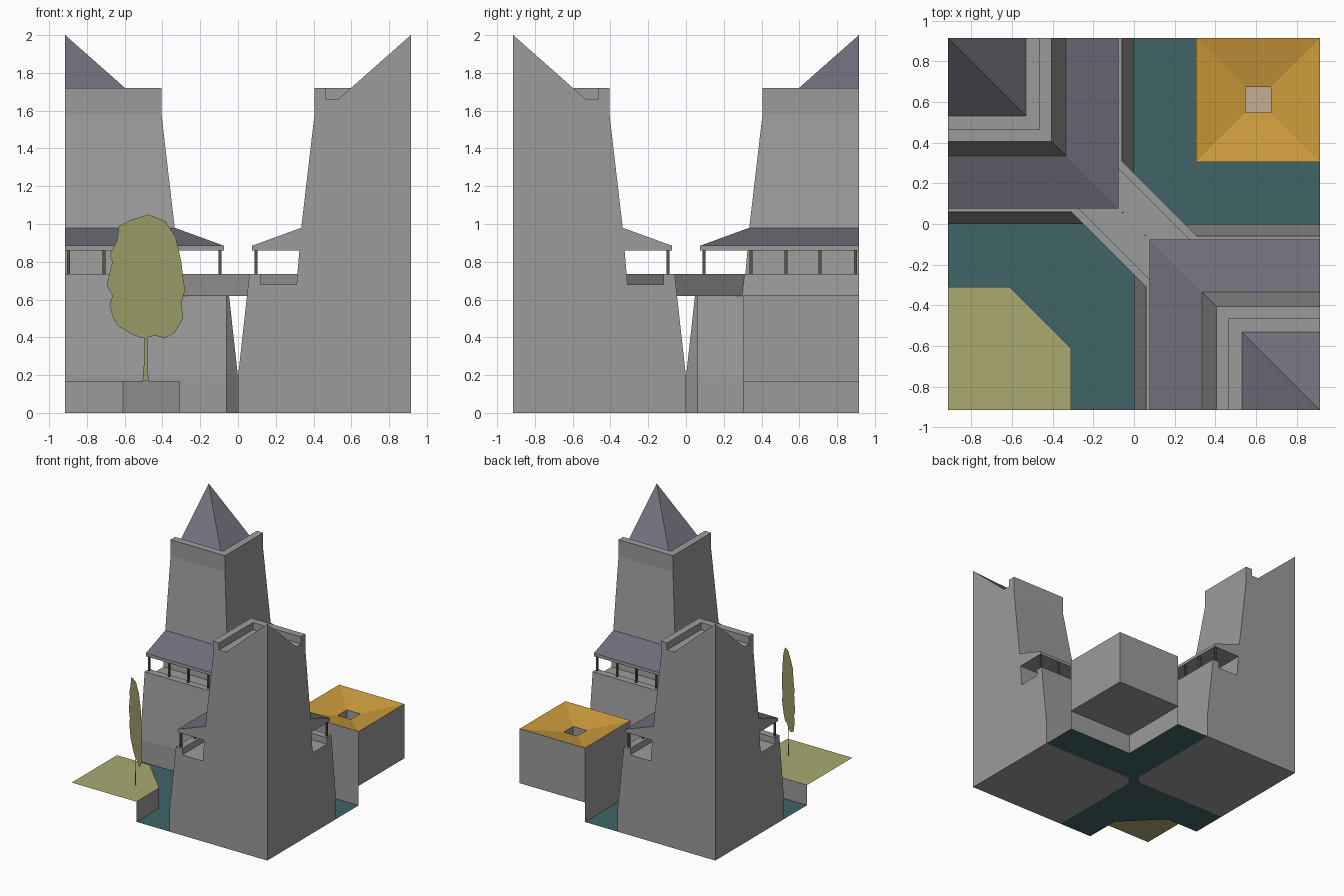
import bpy, bmesh

if "Cube" in bpy.data.objects:
    bpy.data.objects.remove(bpy.data.objects["Cube"])

E = 0.915          # half extent of the square plot


def material(name, rgb):
    m = bpy.data.materials.new(name)
    m.diffuse_color = (*rgb, 1)
    m.use_nodes = True
    m.node_tree.nodes["Principled BSDF"].inputs["Base Color"].default_value = m.diffuse_color
    return m


GREY = material("stone", (0.33, 0.33, 0.33))
SLATE = material("slate", (0.16, 0.16, 0.20))
TEAL = material("water", (0.05, 0.13, 0.135))
OLIVE = material("grass", (0.40, 0.40, 0.17))
ORANGE = material("tile", (0.61, 0.33, 0.045))
TAN = material("paving", (0.55, 0.42, 0.28))
WOOD = material("wood", (0.11, 0.09, 0.06))


def make(name, verts, faces, mats=(GREY,), idx=None, recalc=True):
    me = bpy.data.meshes.new(name)
    me.from_pydata(verts, [], faces)
    for m in mats:
        me.materials.append(m)
    if idx:
        for p, i in zip(me.polygons, idx):
            p.material_index = i
    bm = bmesh.new()
    bm.from_mesh(me)
    bmesh.ops.remove_doubles(bm, verts=bm.verts, dist=1e-5)
    if recalc:
        bmesh.ops.recalc_face_normals(bm, faces=bm.faces)
    bm.to_mesh(me)
    bm.free()
    ob = bpy.data.objects.new(name, me)
    bpy.context.collection.objects.link(ob)
    return ob


def prism(name, ring_a, ring_b, mat=GREY, caps=True):
    n = len(ring_a)
    faces = [(i, (i + 1) % n, n + (i + 1) % n, n + i) for i in range(n)]
    if caps:
        faces += [tuple(range(n)), tuple(range(n, 2 * n))]
    return make(name, ring_a + ring_b, faces, (mat,))


def corner_sweep(name, r, profile, to_axis, slate_rows=()):
    """Sweep (offset, z, corner cut) round the tower corner, closing both cut planes."""
    verts, faces, idx = [], [], []
    for d, z, c in profile:
        verts += [(r * x, r * y, z) for x, y in
                  ((E, -d), (d + c, -d), (d, -d - c), (d, -E))]
    n = len(profile)
    for i in range(n - 1 if to_axis else n):
        j = (i + 1) % n
        for k in range(3):
            if k == 1 and profile[i][2] == 0 and profile[j][2] == 0:
                continue
            faces.append((4 * i + k, 4 * i + k + 1, 4 * j + k + 1, 4 * j + k))
            idx.append(1 if i in slate_rows else 0)
    side_a = [4 * i for i in range(n)]
    side_b = [4 * i + 3 for i in range(n)]
    if to_axis:
        a = len(verts)
        verts += [(r * E, -r * E, profile[0][1]), (r * E, -r * E, profile[-1][1])]
        faces += [side_a + [a + 1, a], side_b + [a + 1, a], [0, 1, 2, 3, a]]
        idx += [0, 0, 0]
        if profile[-1][0] < E:
            t = 4 * (n - 1)
            faces.append([t, t + 1, t + 3, a + 1])
            idx.append(0)
    else:
        faces += [side_a, side_b]
        idx += [0, 0]
    # collapse repeated corner points before building
    clean = []
    for f in faces:
        g = []
        for v in f:
            if not any(max(abs(p - q) for p, q in zip(verts[v], verts[w])) < 1e-6 for w in g):
                g.append(v)
        clean.append(g)
    return make(name, verts, clean, (GREY, SLATE), idx)


# Two quarter towers, opposite each other, with gallery and spire
for r, side in ((1, "right"), (-1, "left")):
    corner_sweep(f"tower_body_{side}", r, [
        (0, 0, .06), (0, .19, .06), (.054, .68, .006), (.31, .68, 0), (.335, .98, 0),
        (.405, 1.58, 0), (.405, 1.72, 0), (.465, 1.72, 0), (.465, 1.66, 0),
        (.53, 1.66, 0)], True)
    corner_sweep(f"gallery_roof_{side}", r, [
        (.325, .86, 0), (.075, .86, 0), (.075, .885, 0), (.335, .98, 0)], False, (2,))
    corner_sweep(f"spire_{side}", r, [(.53, 1.66, 0), (E, 2, 0)], True, (0,))

    # Gallery parapets and posts on both faces of each tower
    for face, place in (("a", lambda x, y, z: (r * x, r * y, z)),
                        ("b", lambda x, y, z: (-r * y, -r * x, z))):
        section = [(-.054, .68), (-.06, .735), (-.12, .735), (-.12, .68)]
        prism(f"gallery_parapet_{side}_{face}",
              [place(.195 - y, y, z) for y, z in section],
              [place(E, y, z) for y, z in section])
        for p in (.344, .53, .71, .898):
            q = .0075
            ring = [(p - q, -.095 - q), (p + q, -.095 - q), (p + q, -.095 + q), (p - q, -.095 + q)]
            prism(f"gallery_post_{side}_{face}",
                  [place(x, y, .735) for x, y in ring],
                  [place(x, y, .86) for x, y in ring], WOOD)

# Diagonal bridge: channel section, ends trimmed to the sloping tower walls
section = [(-.25, .62), (0, .62), (.25, .62), (.25, .735), (.195, .735), (.195, .68),
           (0, .68), (-.195, .68), (-.195, .735), (-.25, .735)]


def bridge_end(sign):
    ring = []
    for s, z in section:
        t = sign * (abs(s) + 2 * (.06 - (.735 - z) * .11))
        ring.append(((s + t) / 2, (s - t) / 2, z))
    return ring


prism("bridge", bridge_end(-1), bridge_end(1), caps=False)

# Water in the two open quadrants and between the tower feet
water = [(0, 0), (E, 0), (E, .305), (.305, .305), (.305, E), (0, E),
         (-E, 0), (-E, -.31), (-.61, -.31), (-.31, -.61), (-.31, -E), (0, -E),
         (.06, 0), (0, -.06), (-.06, 0), (0, .06)]
make("water", [(x, y, 0) for x, y in water],
     [(0, 12, 1, 2, 3, 4, 5, 15), (0, 14, 6, 7, 8, 9, 10, 11, 13),
      (0, 13, 12), (0, 15, 14)], (TEAL,))


# Embankment walls along the water
def wall(name, path, top):
    n = len(path)
    make(name, [(x, y, z) for z in (0, top) for x, y in path],
         [(i, i + 1, n + i + 1, n + i) for i in range(n - 1)], recalc=False)


wall("lawn_embankment", [(-.31, -E), (-.31, -.61), (-.61, -.31), (-E, -.31)], .17)
wall("house_embankment", [(.305, E), (.305, .305), (E, .305)], .165)

# Lawn
make("lawn", [(x, y, .17) for x, y in
              ((-E, -E), (-.31, -E), (-.31, -.61), (-.61, -.31), (-E, -.31))],
     [(0, 1, 2, 3, 4)], (OLIVE,), recalc=False)

# Courtyard house: walls, inward sloping roof, shaft and paved floor
verts, faces, idx = [], [], []
rings = [(.305, .165), (.305, .625), (.0625, .57), (.0625, .175)]
for h, z in rings:
    verts += [(.61 + sx * h, .61 + sy * h, z) for sx, sy in ((-1, -1), (1, -1), (1, 1), (-1, 1))]
for i in range(3):
    for k in range(4):
        j = (k + 1) % 4
        faces.append((4 * i + k, 4 * i + j, 4 * i + 4 + j, 4 * i + 4 + k))
        idx.append(1 if i == 1 else 0)
faces += [(3, 2, 1, 0), (12, 13, 14, 15)]
idx += [0, 2]
make("courtyard_house", verts, faces, (GREY, ORANGE, TAN), idx)

# Flat cut-out tree standing on the diagonal
outline = [(-.505, .17), (-.475, .17), (-.476, .40), (-.44, .41), (-.385, .395), (-.335, .425),
           (-.29, .50), (-.30, .58), (-.28, .65), (-.29, .71), (-.30, .80), (-.33, .93),
           (-.385, 1.015), (-.475, 1.05), (-.57, 1.02), (-.63, .99), (-.64, .915), (-.68, .835),
           (-.665, .80), (-.695, .675), (-.665, .62), (-.68, .57), (-.66, .50), (-.635, .46),
           (-.56, .415), (-.52, .40), (-.495, .395), (-.495, .30)]
make("tree", [(x, -.675 - (x + .485), z) for x, z in outline],
     [tuple(range(len(outline)))], (OLIVE,), recalc=False)
